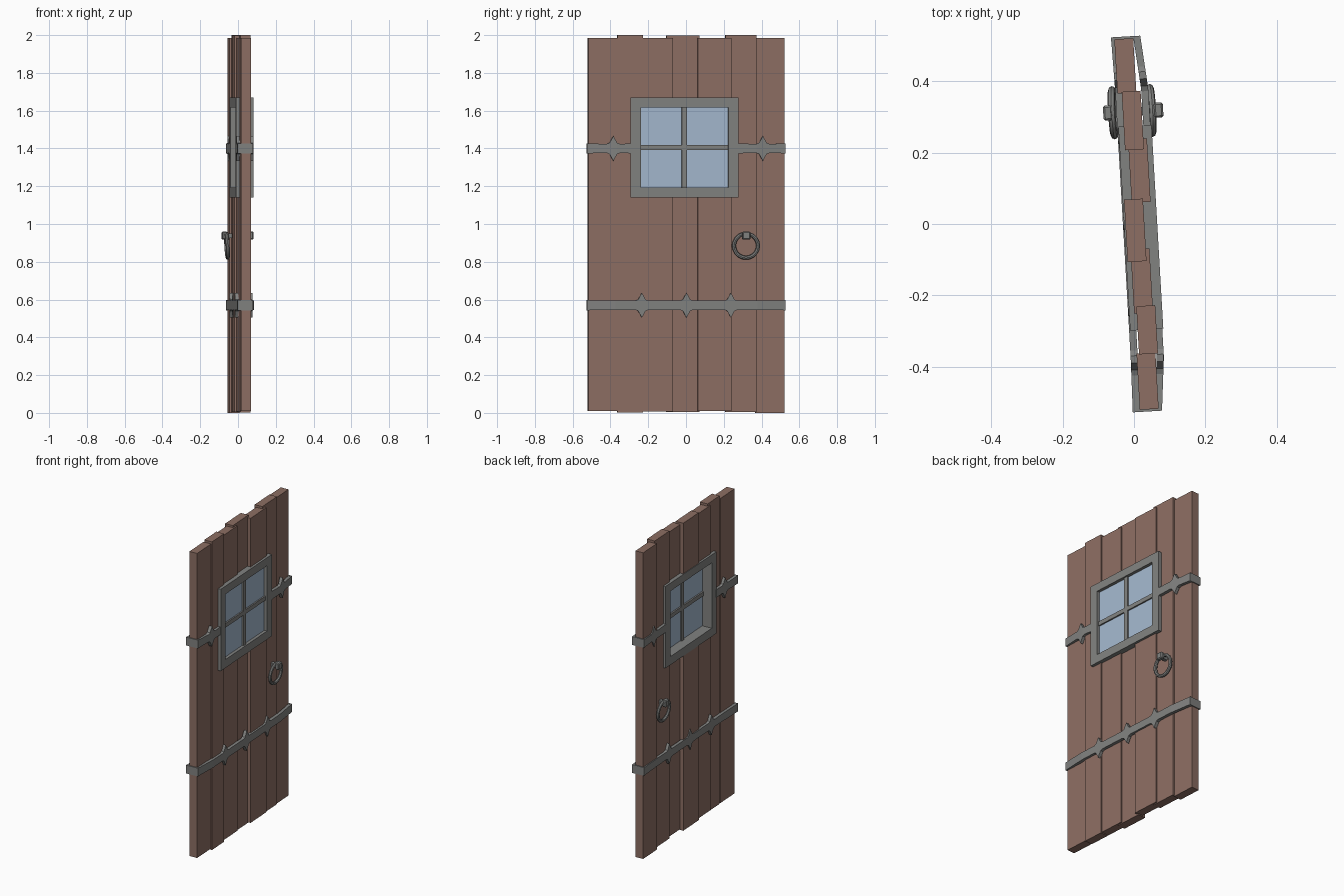
import bpy, bmesh, math
from mathutils import Matrix

cube = bpy.data.objects.get("Cube")
if cube:
    bpy.data.objects.remove(cube, do_unlink=True)

# The slab hangs slightly ajar: x is thickness, y is width before the turn
SWING = Matrix.Translation((0.008, 0, 0)) @ Matrix.Rotation(0.058, 4, 'Z')


def material(name, color):
    m = bpy.data.materials.new(name)
    m.use_nodes = True
    m.diffuse_color = (*color, 1)
    m.node_tree.nodes["Principled BSDF"].inputs["Base Color"].default_value = (*color, 1)
    return m


WOOD = material("brown wood", (0.266, 0.156, 0.125))
IRON = material("grey iron", (0.22, 0.223, 0.216))
GLASS = material("pale blue glass", (0.37, 0.48, 0.62))


def finish(name, bm, mat):
    bmesh.ops.recalc_face_normals(bm, faces=bm.faces)
    mesh = bpy.data.meshes.new(name)
    bm.to_mesh(mesh)
    bm.free()
    obj = bpy.data.objects.new(name, mesh)
    bpy.context.collection.objects.link(obj)
    mesh.materials.append(mat)
    obj.matrix_world = SWING
    return obj


def add_box(bm, x, y, z):
    size = [b - a for a, b in (x, y, z)]
    mid = [(a + b) / 2 for a, b in (x, y, z)]
    bmesh.ops.create_cube(bm, size=1, matrix=Matrix.Translation(mid) @ Matrix.Diagonal((*size, 1)))


def box(name, x, y, z, mat):
    bm = bmesh.new()
    add_box(bm, x, y, z)
    return finish(name, bm, mat)


# Planks: y range, depth offset, z range
PLANKS = [
    (-0.52, -0.362, 0.005, 0.01, 1.985),
    (-0.365, -0.23, 0.012, 0.002, 2.0),
    (-0.25, -0.07, 0.005, 0.008, 1.985),
    (-0.105, 0.07, -0.005, 0.004, 1.998),
    (0.06, 0.238, 0.016, 0.01, 1.985),
    (0.208, 0.372, 0.006, 0.006, 2.0),
    (0.368, 0.52, -0.006, 0.0, 1.985),
]
cutter = box("window_cutter", (-0.2, 0.2), (-0.26, 0.24), (1.18, 1.63), WOOD)
cutter.hide_render = True
for i, (y0, y1, off, z0, z1) in enumerate(PLANKS):
    plank = box(f"plank_{i + 1}", (off - 0.027, off + 0.026), (y0, y1), (z0, z1), WOOD)
    if y1 > -0.26 and y0 < 0.24:
        cut = plank.modifiers.new("window opening", 'BOOLEAN')
        cut.operation = 'DIFFERENCE'
        cut.solver = 'EXACT'
        cut.object = cutter
        bpy.context.view_layer.objects.active = plank
        bpy.ops.object.modifier_apply(modifier=cut.name)
bpy.data.objects.remove(cutter, do_unlink=True)

# Window frame, glazing bars and pane
bm = bmesh.new()
depth = (-0.036, 0.057)
for y in ((-0.297, -0.243), (0.221, 0.275)):
    add_box(bm, depth, y, (1.14, 1.67))
for z in ((1.14, 1.194), (1.618, 1.67)):
    add_box(bm, depth, (-0.243, 0.221), z)
finish("window_frame", bm, IRON)
bm = bmesh.new()
add_box(bm, (0.02, 0.047), (-0.025, 0.003), (1.19, 1.62))
add_box(bm, (0.02, 0.046), (-0.245, 0.225), (1.391, 1.418))
finish("glazing_bars", bm, IRON)
box("window_pane", (0.03, 0.037), (-0.245, 0.225), (1.19, 1.62), GLASS)


def strap_depth(side, y):
    """Outer face of a strap, bowed over the planks."""
    t = min(1, (0.526 - abs(y)) / 0.15)
    return 0.04 + 0.014 * t if side > 0 else -0.042 + 0.003 * t


def strap(name, side, y0, y1, z, diamonds):
    """Iron band with pointed ornaments, swept along the width."""
    cols = [(y0, 0.026), (y1, 0.026)]
    for c in diamonds:
        cols += [(c - 0.035, 0.024), (c - 0.02, 0.03), (c, 0.066), (c + 0.02, 0.03), (c + 0.035, 0.024)]
    cols += [(y, 0.025) for y in (-0.376, 0.376)
             if y0 < y < y1 and all(abs(y - c) > 0.035 for c in diamonds)]
    bm = bmesh.new()
    rings = []
    for y, h in sorted(cols):
        x = strap_depth(side, y)
        inner = x - side * 0.02
        rings.append([bm.verts.new((a, y, z + b)) for a, b in ((inner, -h), (x, -h), (x, h), (inner, h))])
    for a, b in zip(rings, rings[1:]):
        for k in range(4):
            n = (k + 1) % 4
            bm.faces.new((a[k], a[n], b[n], b[k]))
    bm.faces.new(rings[0])
    bm.faces.new(rings[-1])
    finish(name, bm, IRON)


# Straps on both sides, wrapped around the edges
for side, label in ((1, "outer"), (-1, "inner")):
    strap(f"lower_strap_{label}", side, -0.525, 0.525, 0.57, (-0.237, 0, 0.235))
    strap(f"upper_strap_left_{label}", side, -0.525, -0.29, 1.4, (-0.388,))
    strap(f"upper_strap_right_{label}", side, 0.27, 0.525, 1.4, (0.405,))
for z, label in ((0.57, "lower"), (1.4, "upper")):
    for side, end in ((1, "right"), (-1, "left")):
        y = sorted((side * 0.515, side * 0.526))
        box(f"{label}_strap_{end}_wrap", (-0.042, 0.04), y, (z - 0.027, z + 0.027), IRON)


def ring_pull(name, x, tilt):
    bpy.ops.mesh.primitive_torus_add(major_radius=0.064, minor_radius=0.0105,
                                     major_segments=20, minor_segments=8)
    ring = bpy.context.object
    ring.name = name
    ring.data.materials.append(IRON)
    bpy.ops.object.shade_smooth_by_angle()
    place = Matrix.Translation((x, 0.315, 0.885))
    ring.matrix_world = SWING @ place @ Matrix.Rotation(math.pi / 2 + tilt, 4, 'Y')


# Ring handles with chamfered knobs on a shared spindle
ring_pull("outer_ring", 0.058, 0.06)
ring_pull("inner_ring", -0.048, -0.06)
box("handle_spindle", (-0.06, 0.078), (0.304, 0.326), (0.927, 0.949), IRON)
for x, label in (((0.066, 0.092), "outer"), ((-0.076, -0.05), "inner")):
    bm = bmesh.new()
    add_box(bm, x, (0.294, 0.336), (0.917, 0.96))
    bmesh.ops.bevel(bm, geom=bm.edges[:], offset=0.005, segments=1, affect='EDGES')
    finish(f"{label}_knob", bm, IRON)
